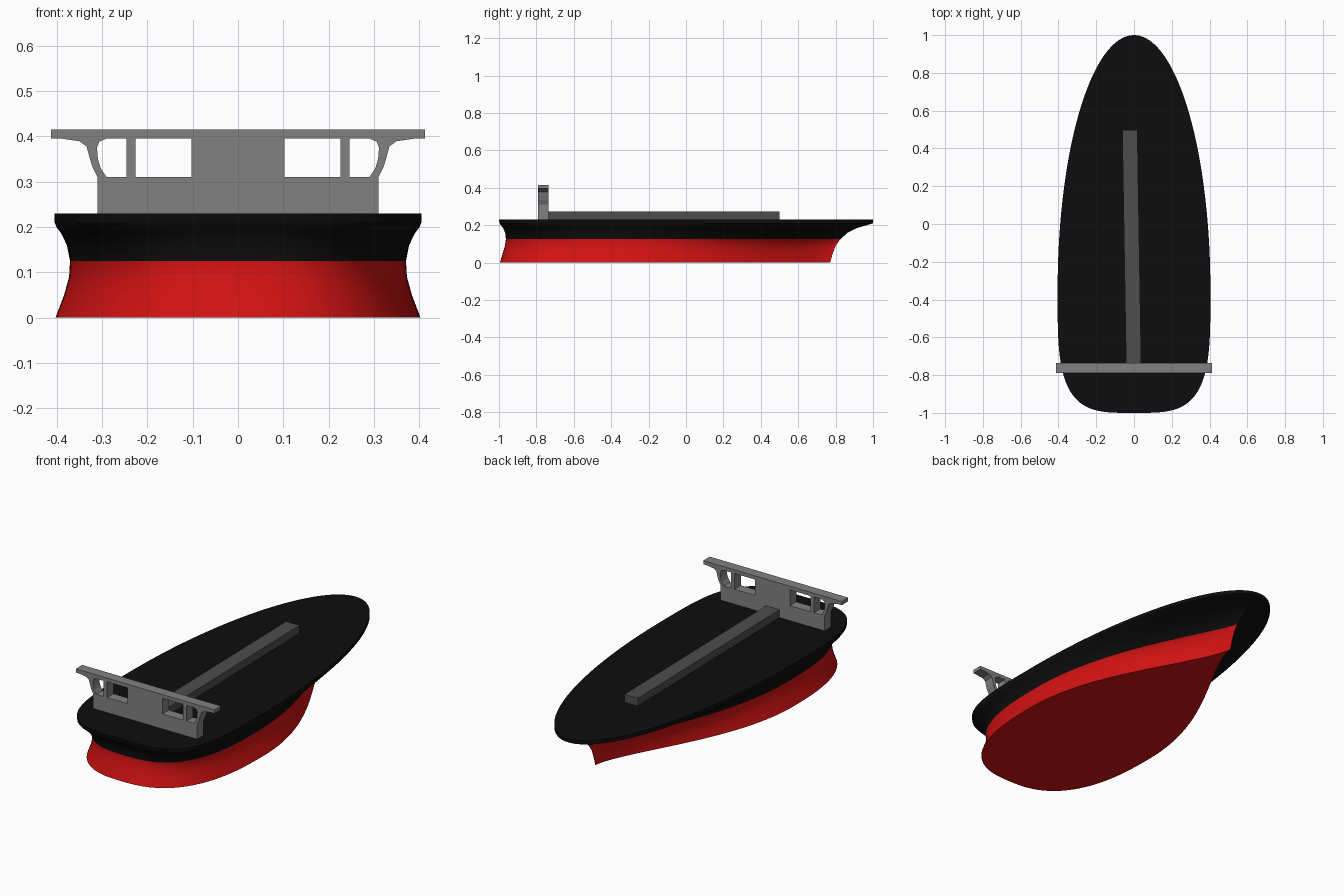
import bpy, bmesh, math
from mathutils import Matrix

cube = bpy.data.objects.get("Cube")
if cube:
    bpy.data.objects.remove(cube, do_unlink=True)


def material(name, rgb):
    m = bpy.data.materials.new(name)
    m.use_nodes = True
    m.diffuse_color = (*rgb, 1)
    m.node_tree.nodes["Principled BSDF"].inputs["Base Color"].default_value = (*rgb, 1)
    return m


BLACK = material("black", (0.004, 0.004, 0.004))
RED = material("red", (0.65, 0.006, 0.006))
GREY = material("grey", (0.22, 0.22, 0.22))
DARK = material("dark_grey", (0.075, 0.075, 0.075))


def finish(name, bm, *mats):
    bmesh.ops.recalc_face_normals(bm, faces=bm.faces)
    me = bpy.data.meshes.new(name)
    bm.to_mesh(me)
    bm.free()
    for m in mats:
        me.materials.append(m)
    ob = bpy.data.objects.new(name, me)
    bpy.context.collection.objects.link(ob)
    return ob


def box(name, x0, x1, y0, y1, z0, z1, mat):
    bm = bmesh.new()
    bmesh.ops.create_cube(bm, size=1, matrix=Matrix.Translation(
        ((x0 + x1) / 2, (y0 + y1) / 2, (z0 + z1) / 2))
        @ Matrix.Diagonal((x1 - x0, y1 - y0, z1 - z0, 1)))
    return finish(name, bm, mat)


# Hull: waterlines from keel to deck, fine and hollow low at the bow
MID, STEPS, WATERLINE = -0.35, 160, 0.125
# height, half beam, bow y, stern y, bow hollowness, stern squareness
LEVELS = [
    (0.00, 0.402, 0.77, -0.995, 1.5, 2.6),
    (0.05, 0.383, 0.785, -0.98, 1.5, 2.6),
    (0.09, 0.372, 0.80, -0.968, 1.4, 2.7),
    (WATERLINE, 0.370, 0.825, -0.963, 1.25, 2.8),
    (0.16, 0.377, 0.865, -0.967, 0.95, 3.0),
    (0.185, 0.389, 0.915, -0.978, 0.7, 3.3),
    (0.20, 0.40, 0.965, -0.99, 0.55, 3.6),
    (0.21, 0.404, 1.0, -0.997, 0.5, 3.7),
    (0.23, 0.404, 1.0, -1.0, 0.5, 3.7),
]


def waterline(bm, z, beam, bow, stern, hollow, square):
    ring = []
    for i in range(STEPS):
        a = 2 * math.pi * i / STEPS
        c, s = math.cos(a), math.sin(a)
        if s >= 0:
            w, y = abs(c) ** (2 * hollow), MID + (bow - MID) * s
        else:
            w, y = abs(c) ** (2 / square), MID + (stern - MID) * abs(s) ** (2 / square)
        # keep a slim stem edge at the bow
        ring.append(bm.verts.new((math.copysign(beam * w + 0.0005, c), y, z)))
    return ring


bm = bmesh.new()
rings = [waterline(bm, *lv) for lv in LEVELS]
bm.faces.new(rings[0]).material_index = 1
bm.faces.new(rings[-1])
for k in range(len(rings) - 1):
    lo, hi = rings[k], rings[k + 1]
    for i in range(STEPS):
        j = (i + 1) % STEPS
        f = bm.faces.new((lo[i], lo[j], hi[j], hi[i]))
        f.material_index = 1 if LEVELS[k][0] < WATERLINE else 0
hull = finish("hull", bm, BLACK, RED)
bpy.ops.object.select_all(action='DESELECT')
hull.select_set(True)
bpy.context.view_layer.objects.active = hull
bpy.ops.object.shade_smooth_by_angle(angle=math.radians(35))

# Bridge: low wall, central block, roof beam
Y0, Y1 = -0.79, -0.735
box("bridge_wall", -0.31, 0.31, Y0, Y1, 0.225, 0.31, GREY)
box("bridge_centre", -0.103, 0.103, Y0, Y1, 0.31, 0.395, GREY)
box("bridge_roof", -0.412, 0.412, Y0, Y1, 0.395, 0.415, GREY)

# Window posts and curved wing brackets on both sides
BRACKET = [(0.29, 0.31), (0.303, 0.33), (0.309, 0.35), (0.311, 0.375),
           (0.306, 0.388), (0.29, 0.395), (0.39, 0.395), (0.35, 0.389),
           (0.334, 0.378), (0.328, 0.355), (0.322, 0.335), (0.31, 0.31)]
for side, label in ((1, "left"), (-1, "right")):
    x = side * 0.236
    box("window_post_" + label, x - 0.01, x + 0.01, Y0, Y1, 0.31, 0.395, GREY)
    bm = bmesh.new()
    face = bm.faces.new([bm.verts.new((side * px, Y0, pz)) for px, pz in BRACKET])
    out = bmesh.ops.extrude_face_region(bm, geom=[face])
    bmesh.ops.translate(bm, vec=(0, Y1 - Y0, 0),
                        verts=[v for v in out["geom"] if isinstance(v, bmesh.types.BMVert)])
    finish("wing_bracket_" + label, bm, GREY)

# Long deck beam, set very slightly askew
beam = box("deck_beam", -0.04, 0.04, -0.62, 0.62, -0.025, 0.025, DARK)
beam.location = (-0.012, -0.122, 0.247)
beam.rotation_euler.z = math.radians(0.95)
